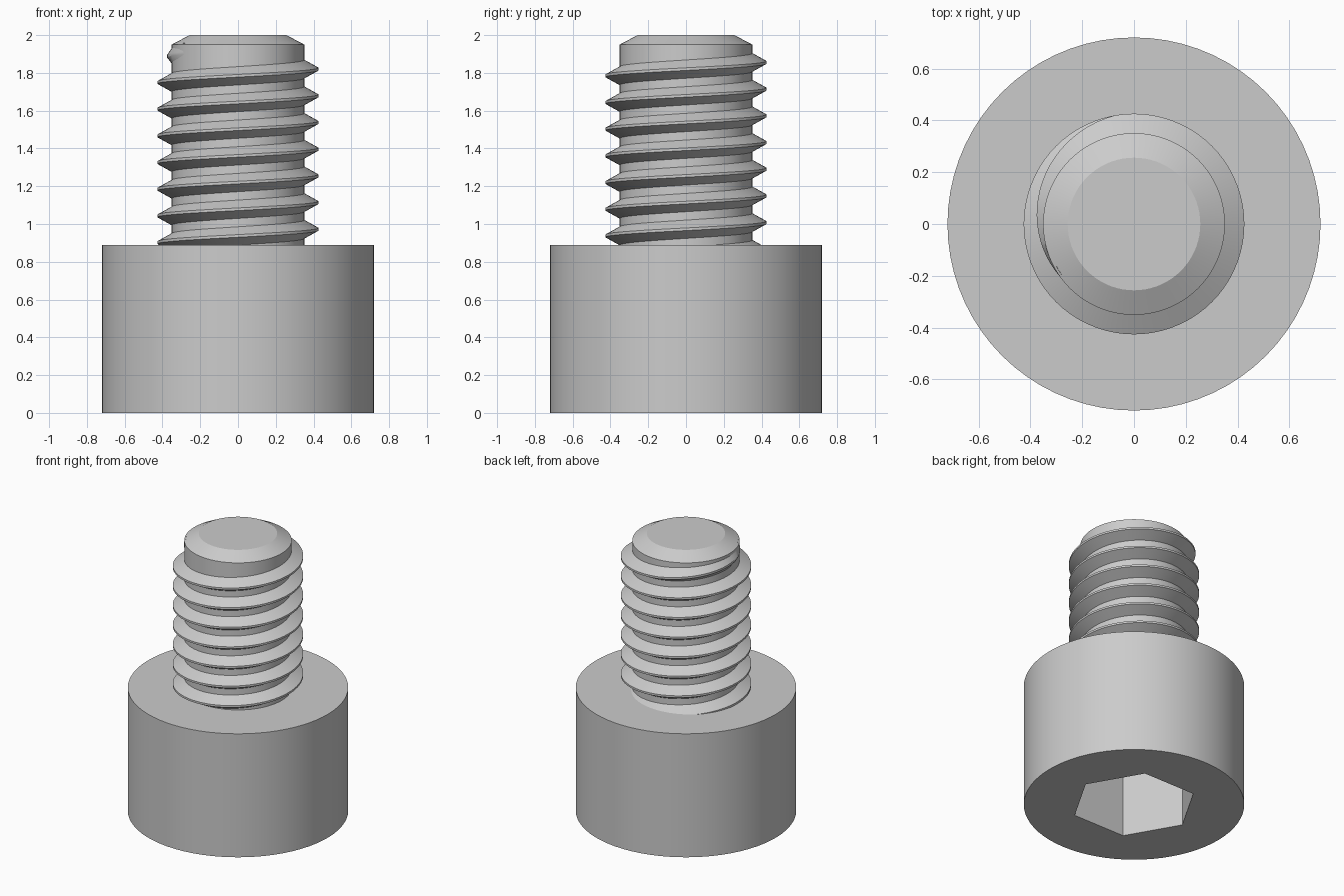
import bpy
import bmesh
from math import cos, sin, radians, pi

if "Cube" in bpy.data.objects:
    bpy.data.objects.remove(bpy.data.objects["Cube"], do_unlink=True)

SIDES = 72
HEAD_RADIUS, HEAD_TOP = 0.72, 0.89
CORE_RADIUS, CREST_RADIUS = 0.351, 0.426
PITCH = 0.1413

steel = bpy.data.materials.new("steel_grey")
steel.use_nodes = True
steel.diffuse_color = (0.6, 0.6, 0.6, 1)
steel.node_tree.nodes["Principled BSDF"].inputs["Base Color"].default_value = (0.6, 0.6, 0.6, 1)


def ring(bm, sides, radius, z):
    return [bm.verts.new((radius * cos(2 * pi * i / sides), radius * sin(2 * pi * i / sides), z))
            for i in range(sides)]


def bridge(bm, a, b):
    n = len(a)
    for i in range(n):
        j = (i + 1) % n
        bm.faces.new((a[i], a[j], b[j], b[i]))


def finish(bm, name):
    bmesh.ops.recalc_face_normals(bm, faces=bm.faces)
    mesh = bpy.data.meshes.new(name)
    bm.to_mesh(mesh)
    bm.free()
    mesh.materials.append(steel)
    obj = bpy.data.objects.new(name, mesh)
    bpy.context.collection.objects.link(obj)
    bpy.ops.object.select_all(action="DESELECT")
    obj.select_set(True)
    bpy.context.view_layer.objects.active = obj
    bpy.ops.object.shade_smooth_by_angle(angle=radians(25))


# Cylindrical head with a hexagonal socket in its underside
bm = bmesh.new()
top = ring(bm, SIDES, HEAD_RADIUS, HEAD_TOP)
bottom = ring(bm, SIDES, HEAD_RADIUS, 0)
socket_rim = ring(bm, 6, 0.412, 0)
socket_floor = ring(bm, 6, 0.412, 0.48)
bm.faces.new(top)
bm.faces.new(socket_floor)
bridge(bm, bottom, top)
bridge(bm, socket_rim, socket_floor)
rim_edges = [bm.edges.get((loop[i - 1], loop[i]))
             for loop in (bottom, socket_rim) for i in range(len(loop))]
bmesh.ops.triangle_fill(bm, edges=rim_edges, use_beauty=True, normal=(0, 0, -1))
finish(bm, "socket_head")

# Shank core with a chamfered tip
bm = bmesh.new()
rings = [ring(bm, SIDES, r, z) for r, z in
         ((CORE_RADIUS, HEAD_TOP - 0.05), (CORE_RADIUS, 1.95), (0.256, 2.0))]
for lower, upper in zip(rings, rings[1:]):
    bridge(bm, lower, upper)
bm.faces.new(rings[0])
bm.faces.new(rings[-1])
finish(bm, "shank_core")

# Helical thread, sweeping a flat-crested ridge that fades out near the tip
bm = bmesh.new()
START, FADE, END, STEP = -2520, 100, 215, 5
sections = []
for angle in range(START, END + 1, STEP):
    height = (CREST_RADIUS - CORE_RADIUS) * min(1, (END - angle) / (END - FADE))
    z = 1.82 + PITCH * angle / 360
    a = radians(angle)
    profile = ((CORE_RADIUS - 0.01, -0.054), (CORE_RADIUS + height, -0.007),
               (CORE_RADIUS + height, 0.007), (CORE_RADIUS - 0.01, 0.054))
    sections.append([bm.verts.new((r * cos(a), r * sin(a), z + dz)) for r, dz in profile])
for a, b in zip(sections, sections[1:]):
    bridge(bm, a, b)
bm.faces.new(sections[0])
bm.faces.new(sections[-1])
finish(bm, "screw_thread")
